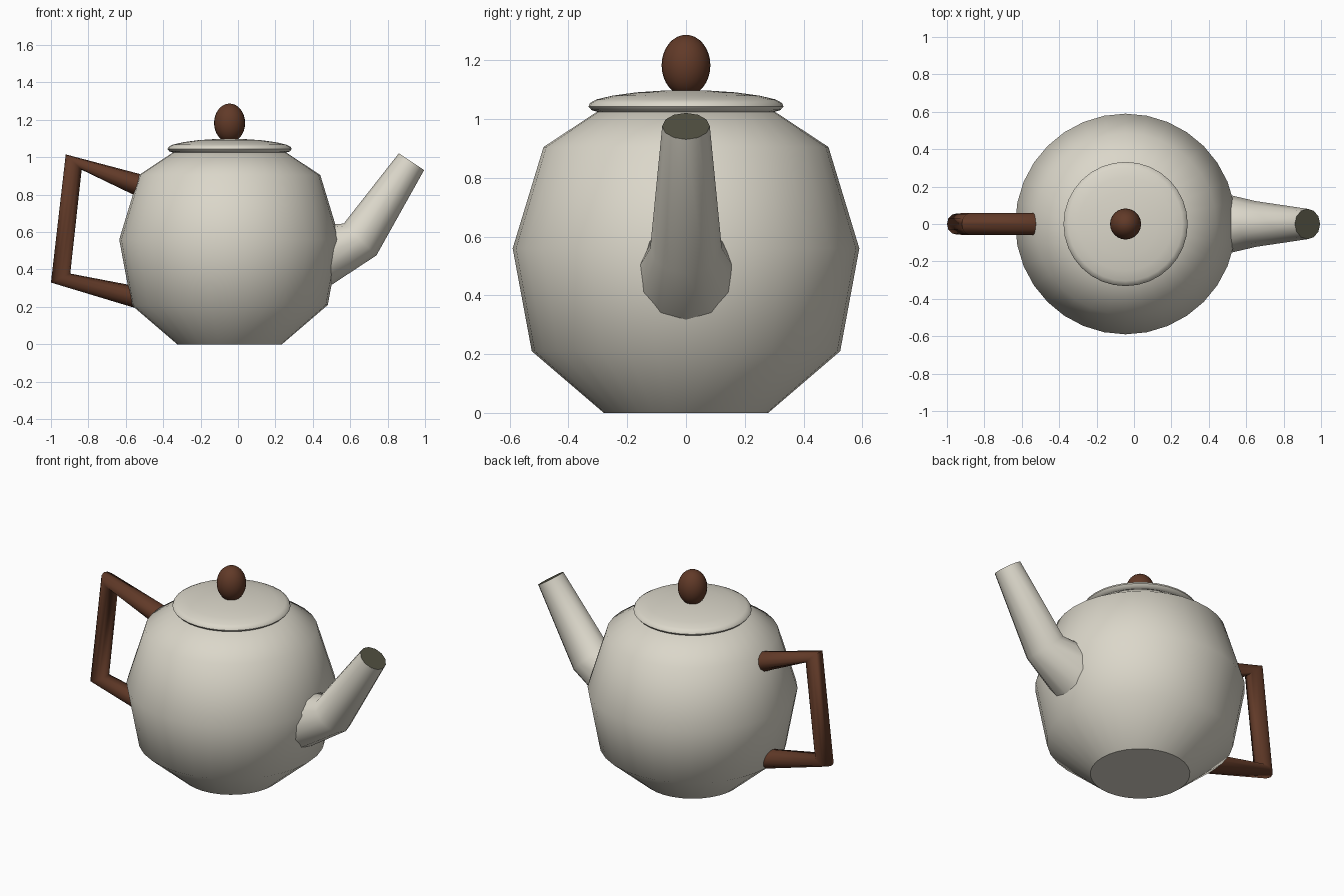
import bpy, math
from mathutils import Vector

if "Cube" in bpy.data.objects:
    bpy.data.objects.remove(bpy.data.objects["Cube"])

CX = -0.045  # axis of the pot


def material(name, rgb):
    m = bpy.data.materials.new(name)
    m.diffuse_color = (*rgb, 1)
    m.use_nodes = True
    m.node_tree.nodes["Principled BSDF"].inputs["Base Color"].default_value = m.diffuse_color
    return m


cream = material("cream glaze", (0.71, 0.68, 0.59))
brown = material("brown wood", (0.12, 0.042, 0.021))
dark = material("dark opening", (0.085, 0.083, 0.055))


def make(name, verts, faces, mats, angle):
    me = bpy.data.meshes.new(name)
    me.from_pydata(verts, [], faces)
    me.validate()
    ob = bpy.data.objects.new(name, me)
    bpy.context.collection.objects.link(ob)
    for m in mats:
        me.materials.append(m)
    bpy.ops.object.select_all(action='DESELECT')
    bpy.context.view_layer.objects.active = ob
    ob.select_set(True)
    bpy.ops.object.shade_smooth_by_angle(angle=math.radians(angle))
    return ob


def skin(rings, n):
    """Quads between successive rings of n points, closed at both ends."""
    faces = [tuple(reversed(range(n)))]
    for k in range(rings - 1):
        for i in range(n):
            j = (i + 1) % n
            faces.append((k * n + i, k * n + j, (k + 1) * n + j, (k + 1) * n + i))
    faces.append(tuple(range((rings - 1) * n, rings * n)))
    return faces


def lathe(name, profile, mat, n=32, angle=40.2):
    verts = [(CX + r * math.cos(2 * math.pi * i / n), r * math.sin(2 * math.pi * i / n), z)
             for r, z in profile for i in range(n)]
    return make(name, verts, skin(len(profile), n), [mat], angle)


def tube(name, pairs, mats, angle, n=12):
    """Round tube; each ring is given by two opposite (x, z) points."""
    verts = []
    for (ax, az), (bx, bz) in pairs:
        a, b = Vector((ax, 0, az)), Vector((bx, 0, bz))
        c, u = (a + b) / 2, (a - b) / 2
        v = Vector((0, u.length, 0))
        verts += [c + u * math.cos(2 * math.pi * i / n) + v * math.sin(2 * math.pi * i / n)
                  for i in range(n)]
    return make(name, verts, skin(len(pairs), n), mats, angle)


# Pot body
lathe("pot_body", [(0.28, 0), (0.525, 0.21), (0.59, 0.56), (0.485, 0.905), (0.30, 1.027)], cream)

# Lid with rounded rim and shallow dome
lathe("lid", [(0.30, 1.024), (0.322, 1.031), (0.332, 1.043), (0.327, 1.055), (0.305, 1.067),
              (0.25, 1.08), (0.17, 1.091), (0.08, 1.097), (0.01, 1.099)], cream, angle=60)

# Egg-shaped knob
bpy.ops.mesh.primitive_uv_sphere_add(segments=24, ring_count=16, radius=1, location=(CX, 0, 1.183))
knob = bpy.context.object
knob.name = "lid_knob"
knob.scale = (0.083, 0.083, 0.104)
knob.data.materials.append(brown)
bpy.ops.object.shade_smooth()

# Spout, with a dark opening at the tip
spout = tube("spout", [((0.32, 0.63), (0.44, 0.278)), ((0.565, 0.645), (0.74, 0.475)),
                       ((0.86, 1.021), (0.995, 0.931))], [cream, dark], 50)
spout.data.polygons[-1].material_index = 1

# Angular handle
tube("handle", [((-0.505, 0.905), (-0.541, 0.791)), ((-0.921, 1.015), (-0.836, 0.933)),
                ((-1.0, 0.33), (-0.897, 0.378)), ((-0.52, 0.185), (-0.49, 0.30))], [brown], 85)
